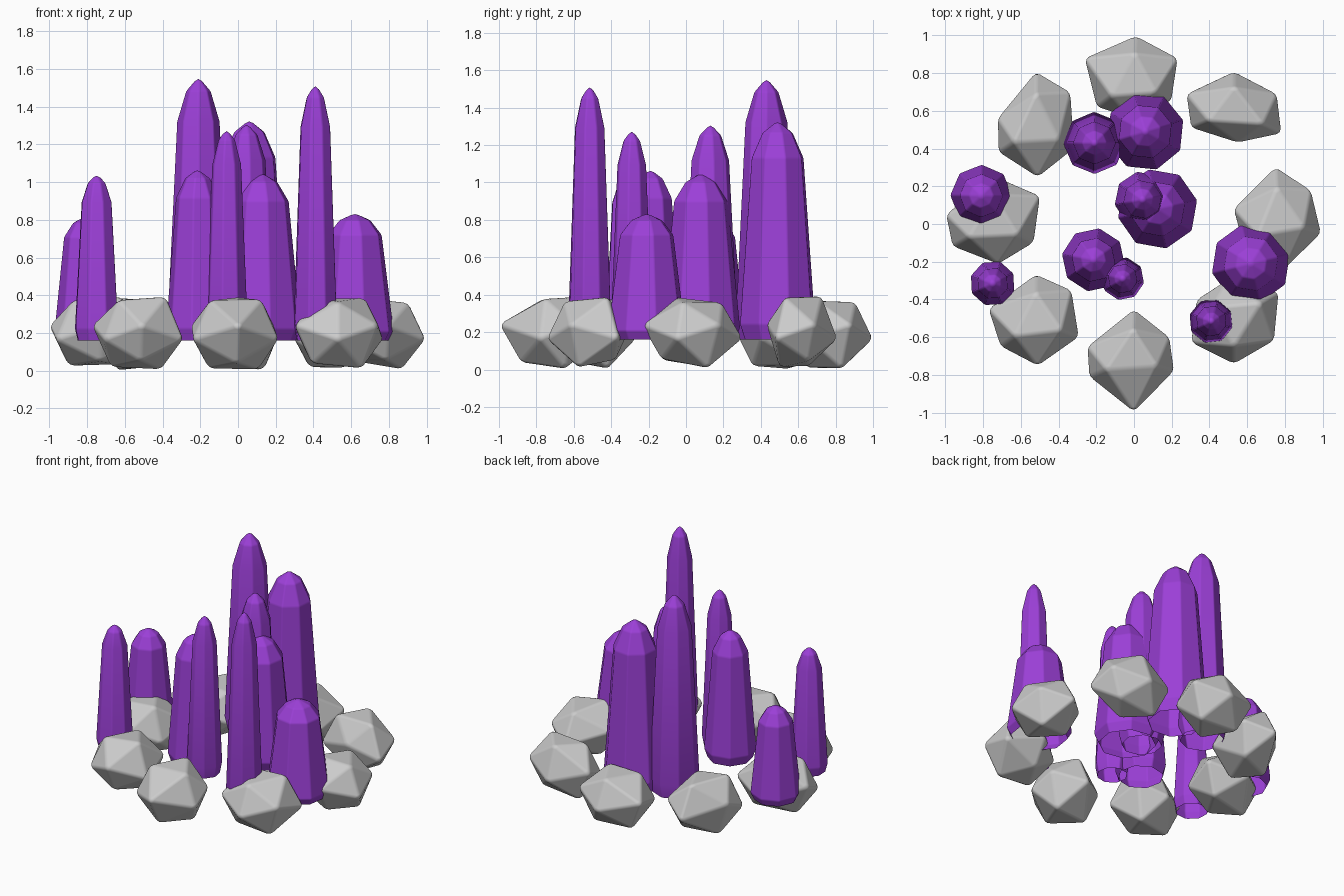
import bpy, bmesh, math, random
from mathutils import Vector

if "Cube" in bpy.data.objects:
    bpy.data.objects.remove(bpy.data.objects["Cube"])

random.seed(4)

purple = bpy.data.materials.new("purple_crystal")
purple.diffuse_color = (0.33, 0.05, 0.68, 1)
purple.use_nodes = True
purple.node_tree.nodes["Principled BSDF"].inputs["Base Color"].default_value = purple.diffuse_color


def finish(name, bm, bevel, mat=None):
    # turn a bmesh into an object with softened facet edges
    bmesh.ops.recalc_face_normals(bm, faces=bm.faces[:])
    for f in bm.faces:
        f.smooth = True
    me = bpy.data.meshes.new(name)
    bm.to_mesh(me)
    bm.free()
    ob = bpy.data.objects.new(name, me)
    bpy.context.collection.objects.link(ob)
    if mat:
        me.materials.append(mat)
    m = ob.modifiers.new("soft_edges", 'BEVEL')
    m.width = bevel
    m.segments = 2
    m.limit_method = 'ANGLE'
    m.angle_limit = math.radians(15)
    m.harden_normals = True
    return ob


def rock(name, outline):
    # gem-like boulder: zigzag waist with a smaller top and bottom triangle
    pts = [Vector((x, y, 0)) for x, y in outline]
    c = sum(pts, Vector()) / len(pts)
    bm = bmesh.new()
    for i, p in enumerate(pts):
        low = i % 2 == 0
        bm.verts.new((p.x, p.y, 0.165 if low else 0.24))
        q = c.lerp(p, 0.6)
        z = random.uniform(0.35, 0.395) if low else random.uniform(0.0, 0.06)
        bm.verts.new((q.x, q.y, z))
    hull = bmesh.ops.convex_hull(bm, input=bm.verts[:])
    loose = [v for v in bm.verts if not v.link_faces]
    bmesh.ops.delete(bm, geom=loose, context='VERTS')
    finish(name, bm, 0.015)


def crystal(name, x, y, r, top, sides=8, base=0.16):
    # tapered open-bottomed prism with a two-step point
    profile = [(0.0, 0.87), (0.07, 1.0), (0.83, 0.69), (0.945, 0.40)]
    turn = random.uniform(0, math.tau)
    h = top - base
    bm = bmesh.new()
    rings = []
    for t, s in profile:
        rings.append([bm.verts.new((
            x + r * s * math.cos(turn + math.tau * i / sides),
            y + r * s * math.sin(turn + math.tau * i / sides),
            base + h * t)) for i in range(sides)])
    tip = bm.verts.new((x, y, top))
    for i in range(sides):
        j = (i + 1) % sides
        for a, b in zip(rings, rings[1:]):
            bm.faces.new((a[i], a[j], b[j], b[i]))
        bm.faces.new((rings[-1][i], rings[-1][j], tip))
    finish(name, bm, 0.008, purple)


# ring of boulders, each given by its plan outline
rock("rock_back", [(.01, 1.0), (.235, .88), (.2, .65), (-.02, .56), (-.2, .62), (-.265, .88)])
rock("rock_back_right", [(.53, .81), (.76, .69), (.785, .48), (.55, .43), (.3, .51), (.275, .69)])
rock("rock_right", [(.75, .305), (.94, .18), (.995, -.05), (.8, -.24), (.58, -.12), (.525, .08)])
rock("rock_front_right", [(.77, -.36), (.745, -.62), (.53, -.745), (.3, -.63), (.33, -.4), (.5, -.29)])
rock("rock_front", [(0, -.45), (.19, -.6), (.215, -.78), (0, -1.0), (-.24, -.81), (-.25, -.65)])
rock("rock_front_left", [(-.52, -.265), (-.33, -.35), (-.29, -.6), (-.51, -.755), (-.71, -.65), (-.775, -.45)])
rock("rock_left", [(-.75, .26), (-.495, .15), (-.53, -.1), (-.72, -.215), (-.965, -.12), (-1.0, .05)])
rock("rock_back_left", [(-.52, .81), (-.335, .7), (-.315, .4), (-.51, .245), (-.72, .38), (-.725, .56)])

# crystals: centre x, centre y, base radius, tip height
crystals = [
    (.06, .49, .21, 1.33),
    (-.21, .43, .165, 1.56),
    (.045, .13, .15, 1.315),
    (.125, .08, .215, 1.05),
    (-.215, -.19, .17, 1.07),
    (-.06, -.29, .115, 1.285),
    (-.81, .15, .165, .82),
    (-.75, -.315, .122, 1.045),
    (.62, -.21, .213, .835),
    (.41, -.515, .12, 1.525),
]
for n, c in enumerate(crystals):
    crystal(f"crystal_{n + 1}", *c)
